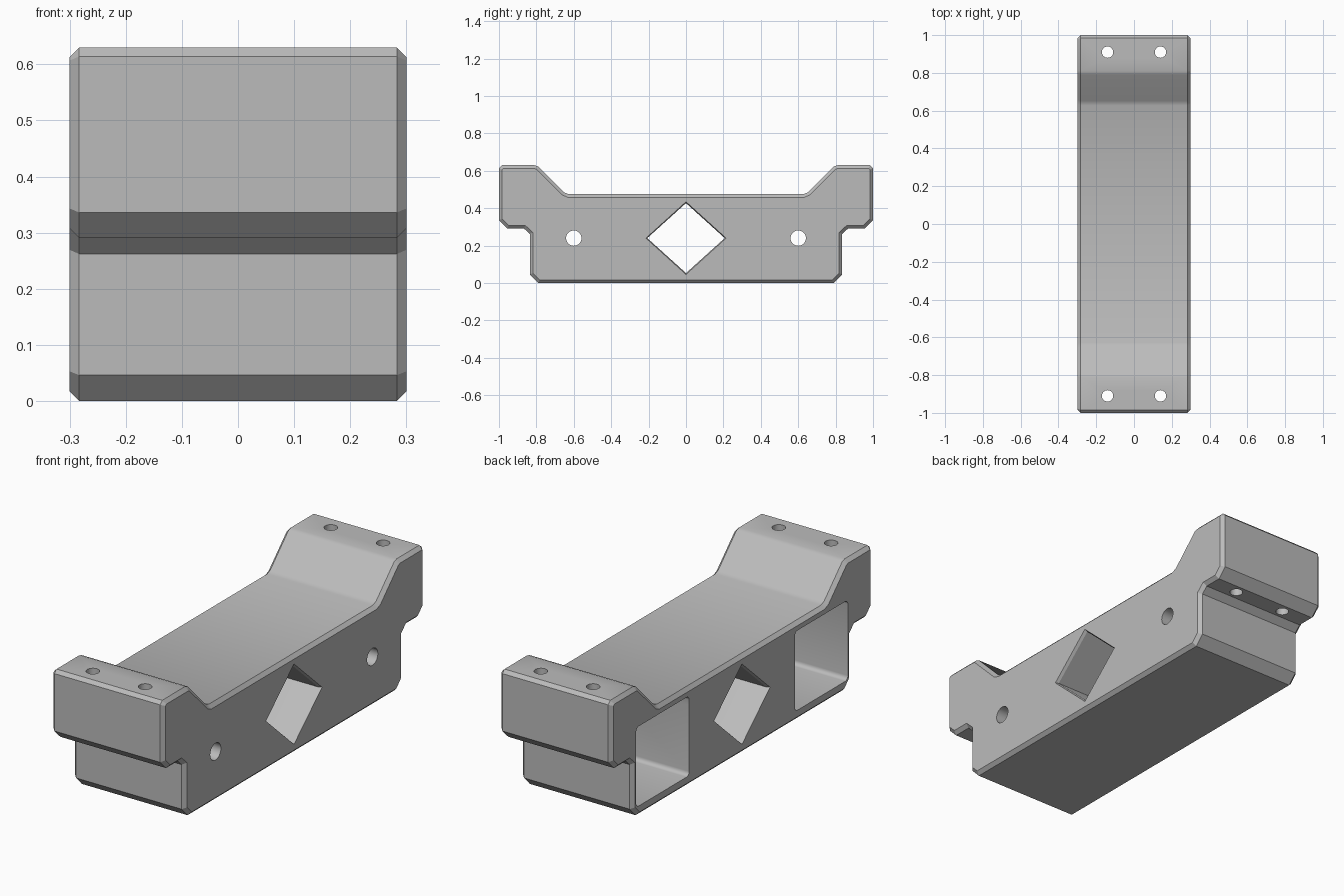
import bpy, bmesh, math

cube = bpy.data.objects.get("Cube")
if cube:
    bpy.data.objects.remove(cube, do_unlink=True)

grey = bpy.data.materials.new("plain grey")
grey.use_nodes = True
colour = (0.5, 0.5, 0.5, 1)
grey.diffuse_color = colour
grey.node_tree.nodes["Principled BSDF"].inputs["Base Color"].default_value = colour


def prism(name, outline, axis, start, end, bevel=0.0):
    """Extrude a 2D outline along an axis; optionally chamfer both end rims."""
    place = (lambda p, t: (t, p[0], p[1])) if axis == "x" else (lambda p, t: (p[0], p[1], t))
    bm = bmesh.new()
    near = [bm.verts.new(place(p, start)) for p in outline]
    far = [bm.verts.new(place(p, end)) for p in outline]
    caps = [bm.faces.new(near), bm.faces.new(far)]
    for i in range(len(outline)):
        j = (i + 1) % len(outline)
        bm.faces.new((near[i], near[j], far[j], far[i]))
    bmesh.ops.recalc_face_normals(bm, faces=bm.faces)
    if bevel:
        rims = list({e for f in caps for e in f.edges})
        bmesh.ops.bevel(bm, geom=rims, offset=bevel, offset_type="OFFSET",
                        segments=1, profile=0.5, affect="EDGES")
    mesh = bpy.data.meshes.new(name)
    bm.to_mesh(mesh)
    bm.free()
    mesh.materials.append(grey)
    obj = bpy.data.objects.new(name, mesh)
    bpy.context.collection.objects.link(obj)
    return obj


def circle(cx, cy, r, n=32):
    return [(cx + r * math.cos(math.tau * i / n), cy + r * math.sin(math.tau * i / n))
            for i in range(n)]


def rounded_box(cx, cy, hx, hy, r, n=4):
    points = []
    for k, (sx, sy) in enumerate([(1, 1), (-1, 1), (-1, -1), (1, -1)]):
        for i in range(n + 1):
            a = math.pi / 2 * (k + i / n)
            points.append((cx + sx * (hx - r) + r * math.cos(a),
                           cy + sy * (hy - r) + r * math.sin(a)))
    return points


def diamond(hy, hz):
    return [(hy, 0.24), (0, 0.24 + hz), (-hy, 0.24), (0, 0.24 - hz)]


# Stepped bracket body: half profile mirrored front to back
half = [(0.79, 0), (0.835, 0.046), (0.835, 0.262), (0.866, 0.291), (0.955, 0.291),
        (1, 0.336), (1, 0.614), (0.984, 0.63), (0.81, 0.63), (0.79, 0.623),
        (0.652, 0.485), (0.628, 0.475)]
profile = half + [(-y, z) for y, z in reversed(half)]
body = prism("bracket_body", profile, "x", -0.3, 0.3, bevel=0.017)

# Cutters: diamond window with flared rims, pockets, side holes and end bolt holes
cutters = [prism("window_cutter", diamond(0.207, 0.187), "x", -0.4, 0.4)]
for side in (-1, 1):
    flare = prism("window_rim_cutter", diamond(0.222, 0.202), "x", side * 0.285, side * 0.315)
    for v in flare.data.vertices:
        if abs(v.co.x) < 0.3:
            v.co.y *= 0.207 / 0.222
            v.co.z = 0.24 + (v.co.z - 0.24) * 0.187 / 0.202
    cutters.append(flare)
    cutters.append(prism("pocket_cutter", rounded_box(side * 0.607, 0.242, 0.203, 0.193, 0.02),
                         "x", -0.4, 0.24))
    cutters.append(prism("side_hole_cutter", circle(side * 0.6, 0.24, 0.041), "x", 0.1, 0.4))
    for x in (-0.14, 0.14):
        cutters.append(prism("bolt_hole_cutter", circle(x, side * 0.91, 0.03), "z", 0.2, 0.8))

bpy.context.view_layer.objects.active = body
for cutter in cutters:
    mod = body.modifiers.new("cut", "BOOLEAN")
    mod.operation = "DIFFERENCE"
    mod.solver = "EXACT"
    mod.object = cutter
    bpy.ops.object.modifier_apply(modifier=mod.name)
for cutter in cutters:
    bpy.data.objects.remove(cutter, do_unlink=True)

# Smooth curved walls, crisp chamfers
bpy.ops.object.select_all(action="DESELECT")
body.select_set(True)
bpy.ops.object.shade_smooth_by_angle(angle=math.radians(30))
